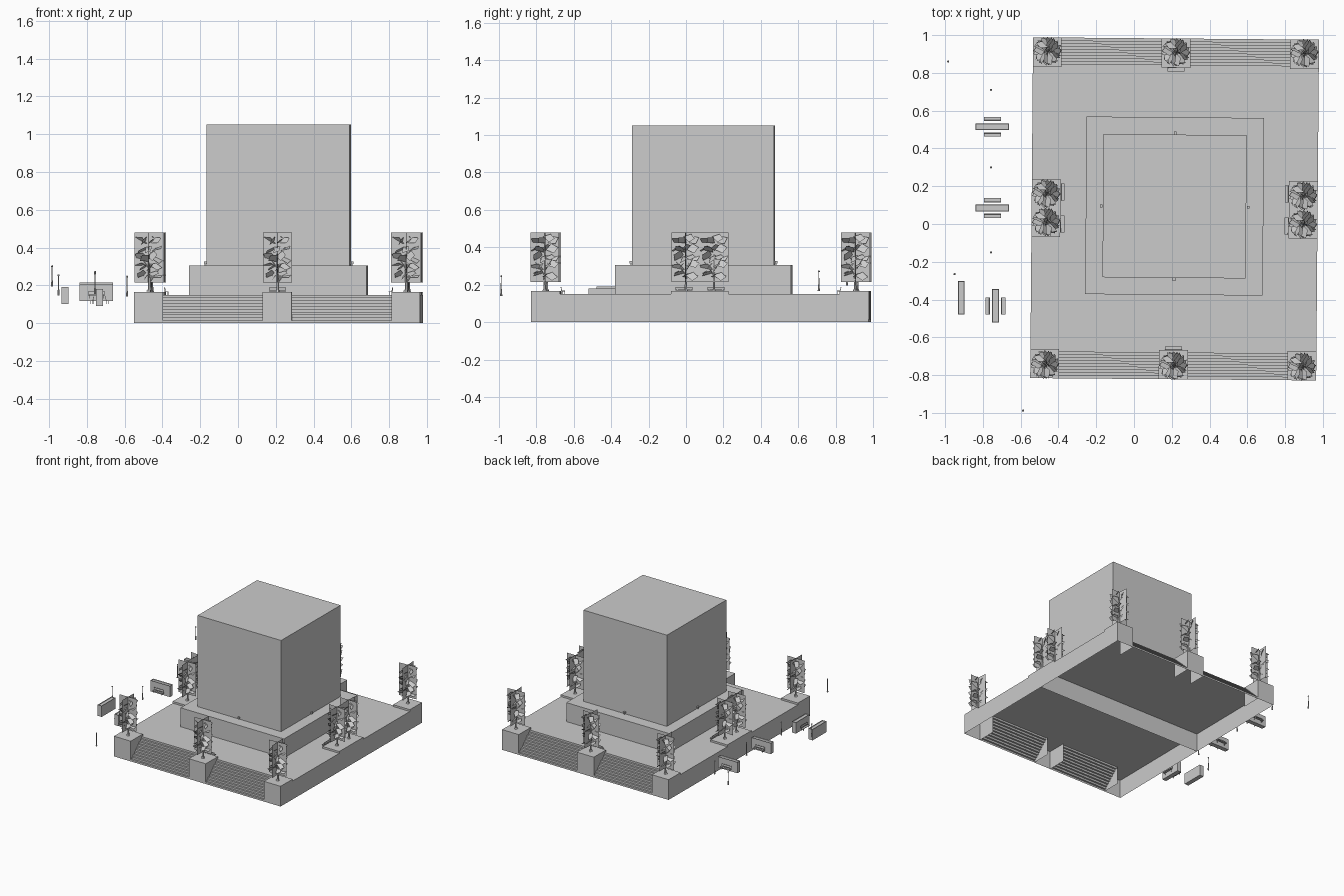
import bpy, bmesh, math, random
from mathutils import Matrix, Vector

if "Cube" in bpy.data.objects:
    bpy.data.objects.remove(bpy.data.objects["Cube"])

random.seed(4)
SITE = Matrix.Translation((0.215, 0.08, 0)) @ Matrix.Rotation(math.radians(-0.48), 4, 'Z')
W, L, D, H, P = 0.757, 0.902, 0.155, 0.15, 0.165   # half width, half length, stair depth, deck, planter top


def finish(name, bm, mat=Matrix()):
    bmesh.ops.recalc_face_normals(bm, faces=bm.faces)
    me = bpy.data.meshes.new(name)
    bm.to_mesh(me)
    bm.free()
    return place(name, me, mat)


def place(name, me, mat):
    ob = bpy.data.objects.new(name, me)
    ob.matrix_world = mat
    bpy.context.collection.objects.link(ob)
    return ob


def quad(bm, *pts):
    return bm.faces.new([bm.verts.new(p) for p in pts])


def box(bm, x0, x1, y0, y1, z0, z1):
    m = Matrix.Translation(((x0 + x1) / 2, (y0 + y1) / 2, (z0 + z1) / 2)) @ \
        Matrix.Diagonal((abs(x1 - x0), abs(y1 - y0), z1 - z0, 1))
    return bmesh.ops.create_cube(bm, size=1, matrix=m)['verts']


def rod(bm, a, b, r1, r2, n=6):
    a, b = Vector(a), Vector(b)
    rot = (b - a).to_track_quat('Z', 'Y').to_matrix().to_4x4()
    bmesh.ops.create_cone(bm, cap_ends=True, segments=n, radius1=r1, radius2=r2,
                          depth=(b - a).length, matrix=Matrix.Translation((a + b) / 2) @ rot)


# hollow plaza: deck, side walls and a middle cross wall
bm = bmesh.new()
yi = L - D
quad(bm, (-W, -yi, H), (W, -yi, H), (W, yi, H), (-W, yi, H))
for s in (-1, 1):
    quad(bm, (s * W, -L, 0), (s * W, L, 0), (s * W, L, H), (s * W, -L, H))
quad(bm, (-W, 0, 0), (W, 0, 0), (W, 0, H), (-W, 0, H))
finish('plaza_shell', bm, SITE)

# stair flights, front and back
N = 10
for s, side in ((-1, 'front'), (1, 'back')):
    for t, hand in ((-1, 'left'), (1, 'right')):
        bm = bmesh.new()
        x0, x1 = t * 0.077, t * 0.605
        for i in range(N):
            ya, yb = s * (L - D * i / N), s * (L - D * (i + 1) / N)
            za, zb = H * i / N, H * (i + 1) / N
            quad(bm, (x0, ya, za), (x1, ya, za), (x1, ya, zb), (x0, ya, zb))
            quad(bm, (x0, ya, zb), (x1, ya, zb), (x1, yb, zb), (x0, yb, zb))
        bmesh.ops.remove_doubles(bm, verts=bm.verts, dist=1e-5)
        finish(f'{side}_stairs_{hand}', bm, SITE)

# pedestals at the stair ends (open inside) with planter slabs
bm = bmesh.new()
for s in (-1, 1):
    for x0, x1 in ((-W, -0.605), (-0.077, 0.077), (0.605, W)):
        quad(bm, (x0, s * L, 0), (x1, s * L, 0), (x1, s * L, H), (x0, s * L, H))
        for x in (x0, x1):
            if abs(x) < W:
                quad(bm, (x, s * L, 0), (x, s * yi, 0), (x, s * yi, H), (x, s * L, H))
        box(bm, x0, x1, s * L, s * yi, H, P)
    box(bm, s * 0.605, s * W, -0.153, 0, H, P)
    box(bm, s * 0.605, s * W, 0, 0.153, H, P)
finish('pedestals', bm, SITE)

# building: plinth and cube
bm = bmesh.new()
box(bm, -0.47, 0.47, -0.455, 0.485, H, 0.305)
finish('plinth', bm, SITE)
bm = bmesh.new()
box(bm, -0.379, 0.379, -0.365, 0.393, 0.305, 1.05)
finish('cube_building', bm, SITE)

# small spotlights around the cube
bm = bmesh.new()
for x, y in ((0, 0.402), (0, -0.374), (0.389, 0.012), (-0.389, 0.012)):
    rod(bm, (x, y, 0.305), (x, y, 0.316), 0.003, 0.003)
    box(bm, x - 0.007, x + 0.007, y - 0.007, y + 0.007, 0.314, 0.326)
finish('spotlights', bm, SITE)

# shared bench mesh: seat towards +y, back towards -y
bm = bmesh.new()
box(bm, -0.045, 0.045, -0.008, 0.010, 0.014, 0.018)
v = box(bm, -0.045, 0.045, -0.010, -0.007, 0.022, 0.038)
bmesh.ops.rotate(bm, verts=v, cent=(0, -0.008, 0.022), matrix=Matrix.Rotation(0.12, 3, 'X'))
for x in (-0.035, 0.035):
    box(bm, x - 0.002, x + 0.002, -0.009, -0.006, 0, 0.024)
    box(bm, x - 0.002, x + 0.002, 0.006, 0.009, 0, 0.014)
bench = finish('bench', bm, SITE @ Matrix.Translation((0, -0.738, H))).data
spots = [(0, 0.738, math.pi)]
for y in (-0.085, 0.085):
    spots += [(-0.593, y, -math.pi / 2), (0.593, y, math.pi / 2)]
for x, y, a in spots:
    place('bench', bench, SITE @ Matrix.Translation((x, y, H)) @ Matrix.Rotation(a, 4, 'Z'))

# shared tree mesh: trunk, branches, crossed cards and a spiral of leaf cards
bm = bmesh.new()
rod(bm, (0, 0, 0), (0.003, 0, 0.012), 0.014, 0.008)
rod(bm, (0.003, 0, 0.01), (0, 0, 0.2), 0.007, 0.003)
for i in range(5):
    a, z = i * 2.4, 0.045 + 0.02 * i
    rod(bm, (0, 0, z), (0.05 * math.cos(a), 0.05 * math.sin(a), z + 0.07), 0.003, 0.001, 4)
for dx, dy in ((0.077, 0), (0, 0.077)):
    quad(bm, (-dx, -dy, 0.05), (dx, dy, 0.05), (dx, dy, 0.315), (-dx, -dy, 0.315))
for level in range(5):
    for k in range(7):
        m = Matrix.Rotation(k * math.tau / 7 + level * 0.35, 4, 'Z') @ \
            Matrix.Translation((0.041, 0, 0.09 + level * 0.047 + random.uniform(-0.01, 0.01))) @ \
            Matrix.Rotation(random.uniform(0.5, 1.1), 4, 'X') @ \
            Matrix.Rotation(random.uniform(-0.5, 0.5), 4, 'Y')
        h = random.uniform(0.02, 0.03)
        quad(bm, *[m @ Vector(p) for p in ((-0.036, -0.008, 0), (0.02, -h, 0), (0.036, 0.008, 0), (-0.005, h, 0))])
me = finish('tree', bm, SITE @ Matrix.Translation((0, -0.83, P))).data
trees = [(0, 0.83)] + [(x, y) for x in (-0.68, 0.68) for y in (-0.83, -0.075, 0.075, 0.83)]
for i, (x, y) in enumerate(trees):
    place('tree', me, SITE @ Matrix.Translation((x, y, P)) @ Matrix.Rotation(0.06 * (i % 3 - 1), 4, 'Z'))

# street planters west of the plaza: x, y, base height, turn, benches
for x, y, z, a, seats in ((-0.75, 0.515, 0.125, 0, True), (-0.75, 0.085, 0.117, 0, True),
                          (-0.733, -0.433, 0.09, math.pi / 2, True), (-0.915, -0.39, 0.10, math.pi / 2, False)):
    bm = bmesh.new()
    v = box(bm, -0.088, 0.088, -0.018, 0.018, 0, 0.09)
    top = max(bm.faces, key=lambda f: f.calc_center_median().z)
    bmesh.ops.inset_region(bm, faces=[top], thickness=0.004)
    bmesh.ops.translate(bm, verts=top.verts, vec=(0, 0, -0.006))
    base = Matrix.Translation((x, y, z)) @ Matrix.Rotation(a, 4, 'Z')
    finish('street_planter', bm, base)
    if seats:
        for s in (0, math.pi):
            place('street_bench', bench, base @ Matrix.Rotation(s, 4, 'Z') @ Matrix.Translation((0, 0.042, 0.012)))

# shared street lamp mesh: base, pole and globe
bm = bmesh.new()
rod(bm, (0, 0, 0), (0, 0, 0.03), 0.006, 0.004, 8)
rod(bm, (0, 0, 0.03), (0, 0, 0.102), 0.003, 0.002, 8)
bmesh.ops.create_icosphere(bm, subdivisions=1, radius=0.006, matrix=Matrix.Translation((0, 0, 0.106)))
me = finish('street_lamp', bm, Matrix.Translation((-0.984, 0.86, 0.195))).data
for x, y, z in ((-0.757, 0.71, 0.165), (-0.757, 0.30, 0.16), (-0.757, -0.15, 0.155),
                (-0.95, -0.265, 0.147), (-0.587, -0.988, 0.14)):
    place('street_lamp', me, Matrix.Translation((x, y, z)))
